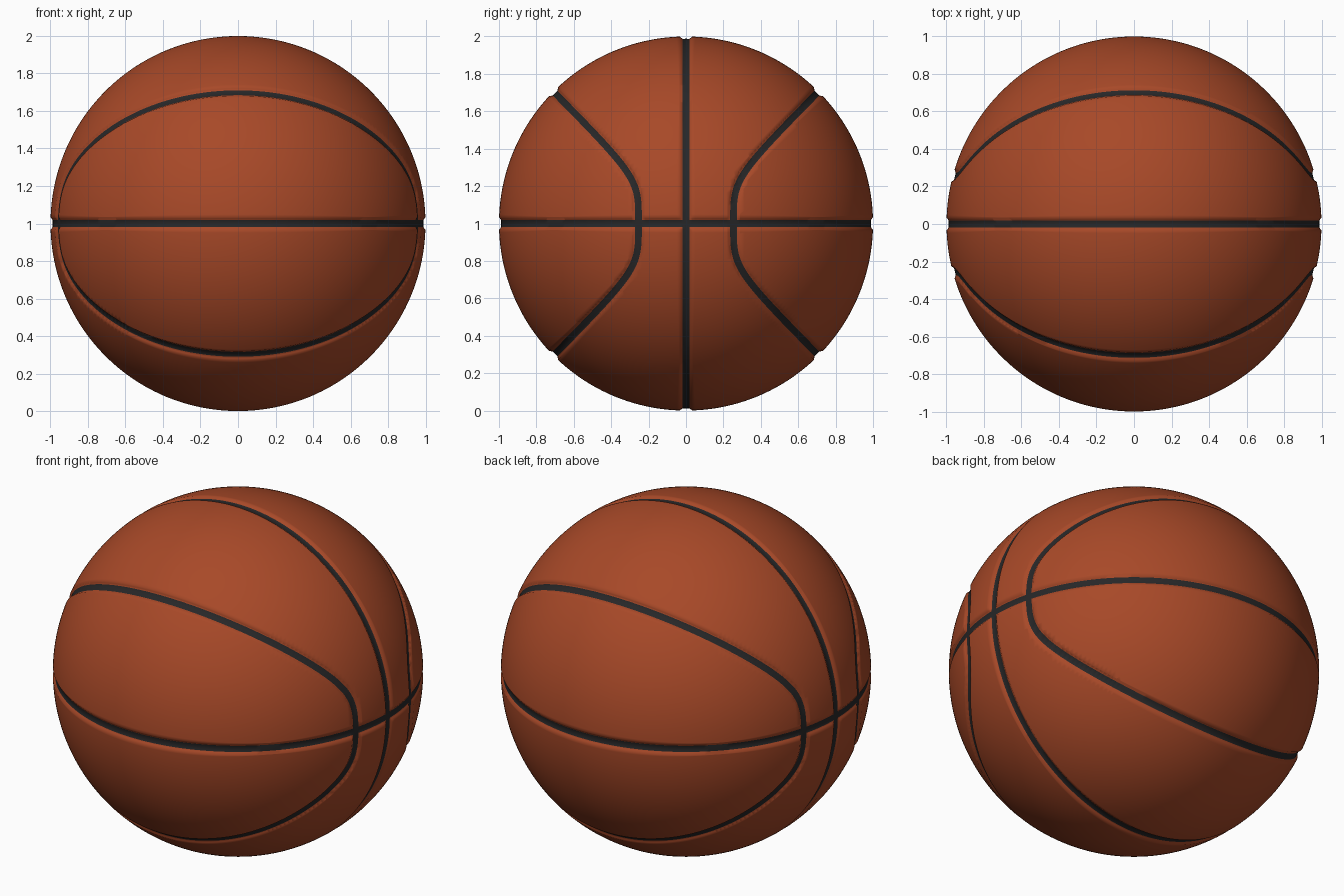
import bpy, bmesh, math
from mathutils import Vector

if "Cube" in bpy.data.objects:
    bpy.data.objects.remove(bpy.data.objects["Cube"])

W, LIP, DEPTH = 0.0185, 0.034, 0.012   # seam half width, outer lip, groove depth
BOW = 0.257                            # nearest approach of curved seams to y = 0


def material(name, rgb):
    m = bpy.data.materials.new(name)
    m.diffuse_color = (*rgb, 1)
    m.use_nodes = True
    m.node_tree.nodes["Principled BSDF"].inputs["Base Color"].default_value = m.diffuse_color
    return m


# Signed distances from a point on the unit sphere to each seam family
def equator(p):
    return p.z


def meridian(p):
    return p.y


def curved(p):
    q = p.z ** 4 + BOW ** 4
    g = Vector((0, -math.copysign(1, p.y), p.z ** 3 / q ** 0.75))
    g -= p * g.dot(p)
    return (q ** 0.25 - abs(p.y)) / max(g.length, 0.2)


SEAMS = (equator, meridian, curved)


def seam_distance(p):
    return min(abs(f(p)) for f in SEAMS)


# Cut the mesh along the line where f equals level
def cut_line(bm, f, level):
    val = {v: f(v.co) - level for v in bm.verts}
    on_line = [v for v in bm.verts if abs(val[v]) < 1e-5]
    crossing = []
    for e in bm.edges:
        a, b = val[e.verts[0]], val[e.verts[1]]
        if a * b < 0 and min(abs(a), abs(b)) >= 1e-5 and max(abs(a), abs(b)) < 0.2:
            crossing.append((e, a / (a - b)))
    for e, t in crossing:
        v = bmesh.utils.edge_split(e, e.verts[0], t)[1]
        v.co.normalize()
        on_line.append(v)
    bmesh.ops.connect_verts(bm, verts=on_line)


# Ball: evenly divided cube blown up to a sphere
bm = bmesh.new()
bmesh.ops.create_cube(bm, size=2)
bmesh.ops.subdivide_edges(bm, edges=bm.edges[:], cuts=63, use_grid_fill=True)
for v in bm.verts:
    v.co = Vector([math.tan(c * math.pi / 4) for c in v.co]).normalized()

# Seam edges
for f in SEAMS:
    for level in (-LIP, -W, W, LIP):
        cut_line(bm, f, level)

# Colour the seam strips
for face in bm.faces:
    face.smooth = True
    c = face.calc_center_median().normalized()
    face.material_index = 1 if seam_distance(c) < W else 0

# Press the seams in and stand the ball on the ground
for v in bm.verts:
    t = min(max((LIP - seam_distance(v.co)) / (LIP - W), 0), 1)
    v.co *= 1 - DEPTH * t
    v.co.z += 1

mesh = bpy.data.meshes.new("ball")
bm.to_mesh(mesh)
bm.free()
mesh.materials.append(material("orange leather", (0.39, 0.066, 0.021)))
mesh.materials.append(material("black rubber", (0.02, 0.02, 0.021)))
bpy.context.collection.objects.link(bpy.data.objects.new("ball", mesh))
